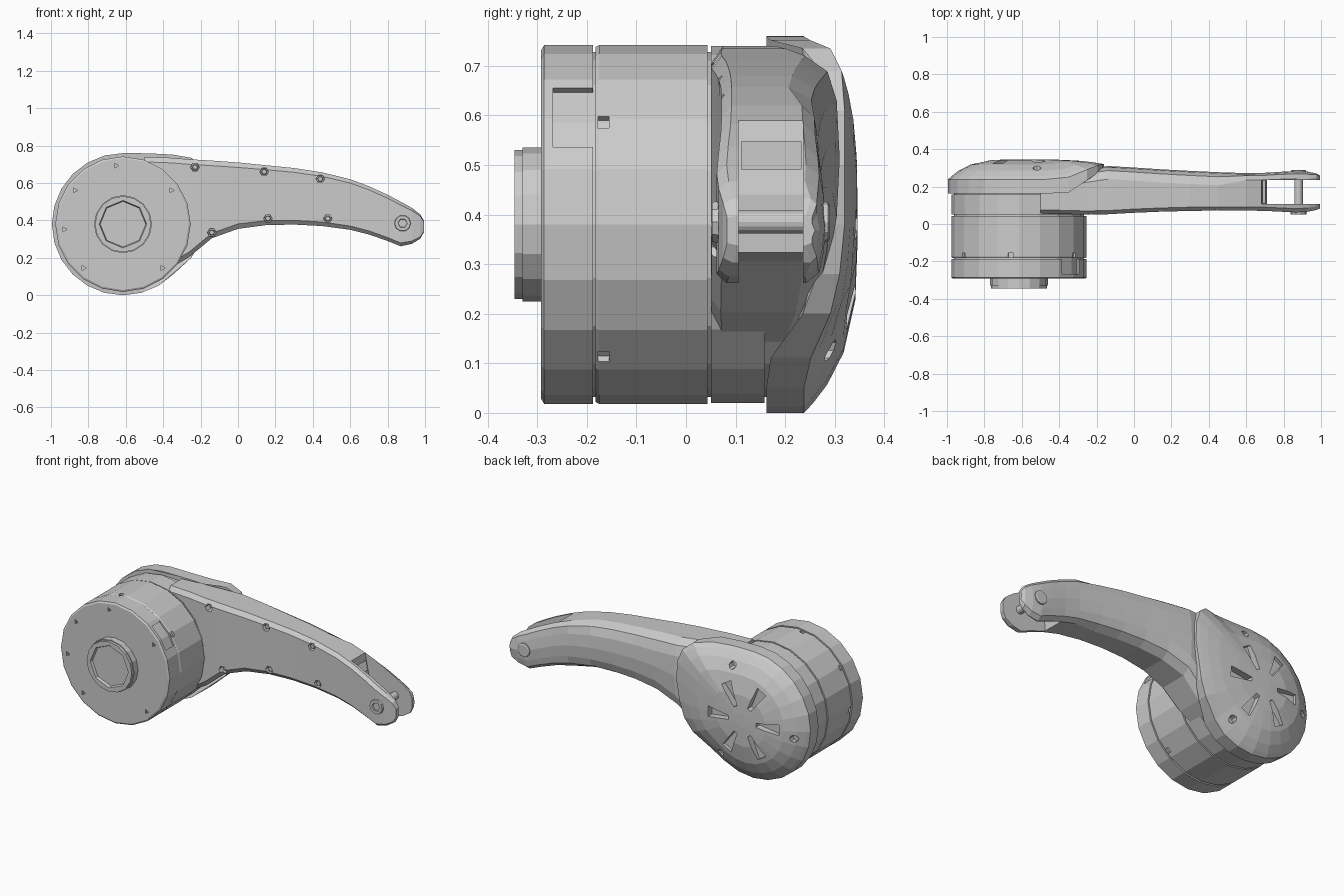
import bpy, bmesh
from math import sin, cos, pi, radians

if "Cube" in bpy.data.objects:
    bpy.data.objects.remove(bpy.data.objects["Cube"])

CX, CZ = -0.615, 0.38      # axis of the round housing (runs along y)


def loft(name, rings):
    """Skin a list of equal-length point rings and cap both ends."""
    bm = bmesh.new()
    vs = [[bm.verts.new(p) for p in r] for r in rings]
    n = len(rings[0])
    for a, b in zip(vs, vs[1:]):
        for i in range(n):
            j = (i + 1) % n
            bm.faces.new((a[i], a[j], b[j], b[i]))
    bm.faces.new(vs[0][::-1])
    bm.faces.new(vs[-1])
    bmesh.ops.recalc_face_normals(bm, faces=bm.faces[:])
    me = bpy.data.meshes.new(name)
    bm.to_mesh(me)
    bm.free()
    ob = bpy.data.objects.new(name, me)
    bpy.context.collection.objects.link(ob)
    return ob


def lathe(name, profile, x=CX, z=CZ, n=20):
    """Turn (radius, y) pairs around an axis parallel to y."""
    return loft(name, [[(x + r * cos(2 * pi * i / n), y, z + r * sin(2 * pi * i / n))
                        for i in range(n)] for r, y in profile])


def prism(name, pts, y0, y1):
    return loft(name, [[(x, y, z) for x, z in pts] for y in (y0, y1)])


def polar(r, a, side=0.0):
    """Point at radius r, angle a, shifted sideways, around the housing axis."""
    return (CX + r * cos(a) - side * sin(a), CZ + r * sin(a) + side * cos(a))


def wedge(a, r0, r1, w0, w1, y0, y1):
    pts = [polar(r0, a, -w0), polar(r1, a, -w1), polar(r1, a, w1), polar(r0, a, w0)]
    return prism("cutter", pts, y0, y1)


def cut(ob, cutters):
    for c in cutters:
        c.hide_render = True
        m = ob.modifiers.new("cut", 'BOOLEAN')
        m.operation, m.solver, m.object = 'DIFFERENCE', 'EXACT', c
    dg = bpy.context.evaluated_depsgraph_get()
    me = bpy.data.meshes.new_from_object(ob.evaluated_get(dg))
    ob.modifiers.clear()
    ob.data = me
    for c in cutters:
        bpy.data.objects.remove(c)


# Round housing: core, front ring, main drum, rear plate
lathe("housing_core", [(.348, -.27), (.348, .2)])
ring = lathe("front_ring", [(.352, -.292), (.362, -.286), (.362, -.188)])
drum = lathe("motor_drum", [(.358, -.183), (.362, -.175), (.362, .043)])
lathe("rear_plate", [(.36, .05), (.36, .158)])
bolt_angles = [radians(a) for a in (35, 97, 145, 185, 228, 312)]
cut(ring, [lathe("cutter", [(.015, -.31), (.015, -.275)], *polar(.315, a), n=3)
           for a in bolt_angles] + [wedge(radians(38), .325, .4, .075, .075, -.268, -.18)])
cut(drum, [wedge(a, .335, .4, .014, .014, -.178, -.155)
           for a in bolt_angles])

# Output hub with recessed eight-sided face
lathe("output_hub", [(.155, -.28), (.155, -.335), (.148, -.345), (.134, -.345)], n=16)
hub = lathe("hub_face", [(.15, -.3), (.15, -.3455), (.14, -.3455)], n=16)
cut(hub, [lathe("cutter", [(.12, -.325), (.132, -.36)], n=8)])
bpy.data.objects.remove(bpy.data.objects["output_hub"])
hub.name = "output_hub"
lathe("hub_base", [(.155, -.285), (.155, -.33)], n=16)

# Curved arm: x, top z, bottom z, front y, back y
ARM = [(-.5, .74, .12, .055, .25), (-.36, .735, .145, .053, .27), (-.26, .727, .205, .05, .292),
       (-.14, .72, .305, .052, .31), (0, .71, .355, .06, .302), (.15, .695, .375, .066, .292),
       (.3, .68, .378, .07, .284), (.45, .657, .37, .072, .277), (.6, .62, .35, .072, .272),
       (.7, .583, .325, .07, .274), (.8, .537, .29, .065, .28), (.87, .5, .262, .062, .283),
       (.93, .467, .275, .066, .28), (.975, .432, .303, .075, .27), (.994, .398, .338, .083, .26)]


def arm_section(x, zt, zb, yf, yb):
    h = zt - zb
    d = .07 if x < .6 else .25 * (yb - .12) if h > .15 else .018
    e = min(.09, h * .25)
    m = (zt + zb) / 2
    half = [(yf, m + h / 2 - .3 * e), (yf + .02, m + h / 2), (yb - d, m + h / 2),
            (yb - d * .35, m + h / 2 - .35 * e), (yb - .006, m + h / 2 - e)]
    return [(x, y, z) for y, z in half + [(yb, m)] + [(y, 2 * m - z) for y, z in half[::-1]]]


arm = loft("arm", [arm_section(*s) for s in ARM])
hollow = loft("cutter", [[(x, y, z) for y, z in ((.112, zb + .04), (.112, zt - .04),
                                                 (.232, zt - .04), (.232, zb + .04))]
                         for x, zt, zb, _, _ in ARM[3:10]])
fork = prism("cutter", [(.64, .8), (1.2, .8), (1.2, .1), (.69, .1), (.71, .44)], .106, .236)
holes = [(-.23, .685), (.14, .66), (.44, .622), (.16, .41), (.48, .41), (-.14, .335)]
cut(arm, [hollow])
cut(arm, [fork])
cut(arm, [lathe("cutter", [(.026, .0), (.022, .095)], x, z, n=6) for x, z in holes])

# Screws seated in the arm holes
for x, z in holes:
    lathe("arm_screw", [(.017, .1), (.013, .078)], x, z, n=6)

# Cross pin at the fork tip with end heads
PX, PZ = .88, .385
lathe("fork_pin", [(.023, .07), (.023, .275)], PX, PZ, n=16)
boss = lathe("pin_head_front", [(.046, .075), (.042, .052)], PX, PZ, n=10)
cut(boss, [lathe("cutter", [(.024, .06), (.028, .04)], PX, PZ, n=6)])
lathe("pin_head_back", [(.04, .27), (.04, .286), (.034, .29)], PX, PZ, n=12)

# Domed back cover reaching over the root of the arm
outline = [(CX + .38 * cos(radians(a)), CZ + .38 * sin(radians(a)))
           for a in range(90, 326, 15)]
outline += [(-.25, .2), (-.205, .28), (-.18, .38), (-.16, .5), (-.165, .61),
            (-.195, .69), (-.25, .735), (-.35, .752), (-.48, .759)]


def rim_y(x):
    t = max(0, min(1, (x + .38) / .2))
    return .238 + .082 * t


def cover_ring(f):
    return [(CX + f * (x - CX), .346 - (.346 - rim_y(x)) * f ** 3.5, CZ + f * (z - CZ))
            for x, z in outline]


base = [(x, .162 + .12 * max(0, min(1, (x + .36) / .18)), z) for x, z in outline]
cover = loft("back_cover", [base] + [cover_ring(f) for f in (1, .95, .85, .68, .4, .1)])
cut(cover, [wedge(radians(60 * i), .09, .23, .012, .032, .305, .5) for i in range(6)] +
    [lathe("cutter", [(.022, .265), (.022, .5)], *polar(.31, radians(a)), n=8)
     for a in (72, 188, 305)])
